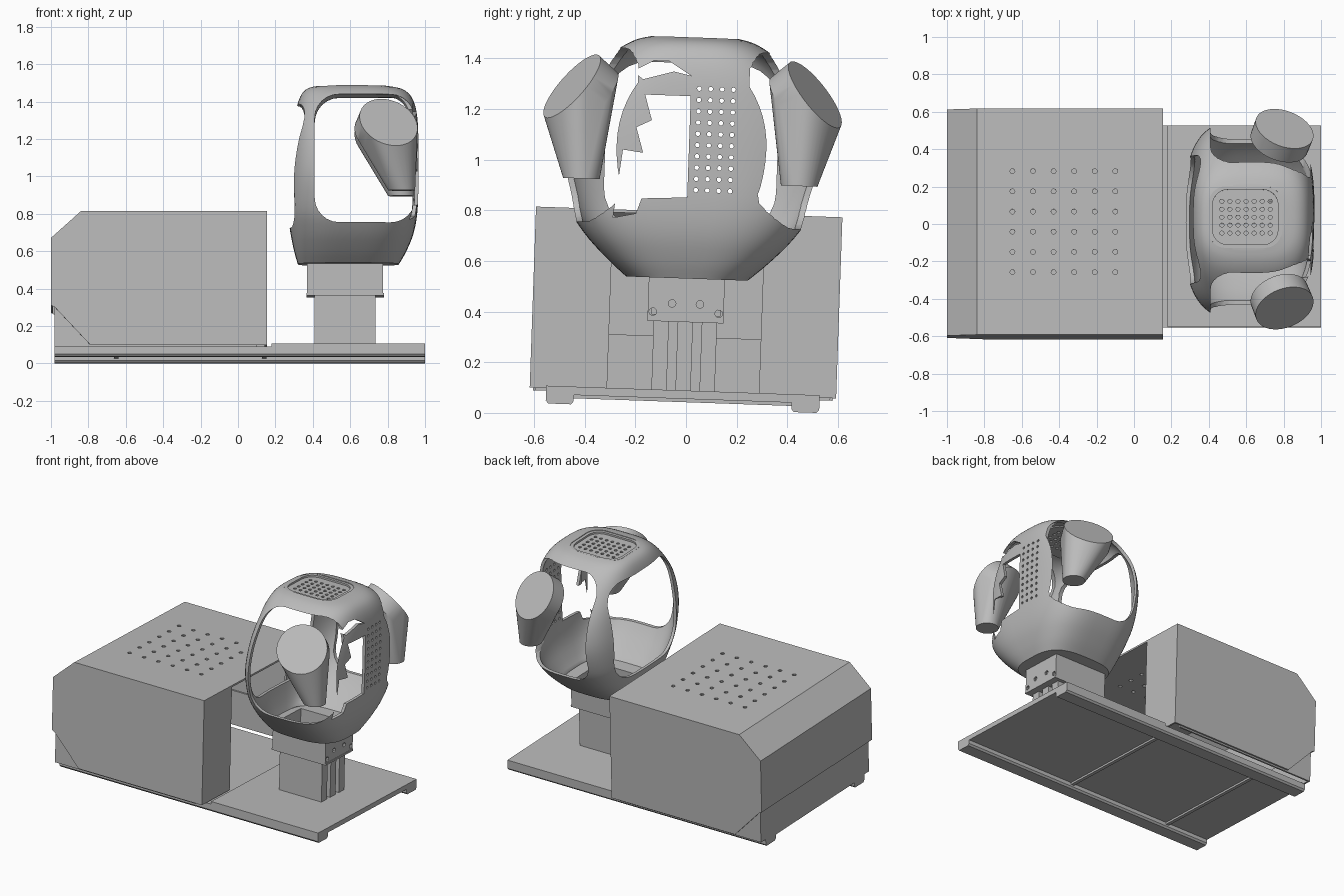
import bpy, bmesh, math
from mathutils import Vector, Matrix

if "Cube" in bpy.data.objects:
    bpy.data.objects.remove(bpy.data.objects["Cube"])

grey = bpy.data.materials.new("plain grey")
grey.use_nodes = True
grey.diffuse_color = (0.5, 0.5, 0.5, 1)
for node in grey.node_tree.nodes:
    if node.type == 'BSDF_PRINCIPLED':
        node.inputs["Base Color"].default_value = (0.5, 0.5, 0.5, 1)
        node.inputs["Roughness"].default_value = 0.6

parts = []


def finish(name, bm, keep=True):
    bmesh.ops.recalc_face_normals(bm, faces=bm.faces)
    mesh = bpy.data.meshes.new(name)
    bm.to_mesh(mesh)
    bm.free()
    ob = bpy.data.objects.new(name, mesh)
    bpy.context.collection.objects.link(ob)
    if keep:
        mesh.materials.append(grey)
        parts.append(ob)
    else:
        ob.hide_render = True
    return ob


def add_prism(bm, pts, axis, a, b):
    """Extrude a flat outline along x, y or z from a to b."""
    def place(p, t):
        return {'x': (t, p[0], p[1]), 'y': (p[0], t, p[1]), 'z': (p[0], p[1], t)}[axis]
    low = [bm.verts.new(place(p, a)) for p in pts]
    high = [bm.verts.new(place(p, b)) for p in pts]
    bm.faces.new(low)
    bm.faces.new(high[::-1])
    n = len(pts)
    for i in range(n):
        j = (i + 1) % n
        bm.faces.new((low[i], high[i], high[j], low[j]))


def prism(name, pts, axis, a, b, keep=True):
    bm = bmesh.new()
    add_prism(bm, pts, axis, a, b)
    return finish(name, bm, keep)


def rect(x0, x1, y0, y1):
    return [(x0, y0), (x1, y0), (x1, y1), (x0, y1)]


def box(name, x0, x1, y0, y1, z0, z1, keep=True):
    return prism(name, rect(x0, x1, y0, y1), 'z', z0, z1, keep)


def round_rect(x0, x1, y0, y1, r, steps=7):
    pts = []
    for k, (cx, cy) in enumerate(rect(x0 + r, x1 - r, y0 + r, y1 - r)):
        for i in range(steps):
            a = math.pi * (1 + k / 2 + i / (steps - 1) / 2)
            pts.append((cx + r * math.cos(a), cy + r * math.sin(a)))
    return pts


def hole_cutter(centres, r, axis, a, b):
    bm = bmesh.new()
    for cx, cy in centres:
        ring = [(cx + r * math.cos(t * math.pi / 5), cy + r * math.sin(t * math.pi / 5))
                for t in range(10)]
        add_prism(bm, ring, axis, a, b)
    return finish("hole_cutter", bm, False)


def grid(x0, dx, nx, y0, dy, ny):
    return [(x0 + i * dx, y0 + j * dy) for i in range(nx) for j in range(ny)]


def cut(ob, *cutters):
    for c in cutters:
        mod = ob.modifiers.new("cut", 'BOOLEAN')
        mod.operation, mod.solver, mod.object = 'DIFFERENCE', 'EXACT', c
    dg = bpy.context.evaluated_depsgraph_get()
    dg.update()
    ob.data = bpy.data.meshes.new_from_object(ob.evaluated_get(dg))
    ob.modifiers.clear()
    for c in cutters:
        bpy.data.objects.remove(c)


def smooth(ob, angle=32):
    bpy.ops.object.select_all(action='DESELECT')
    ob.select_set(True)
    bpy.context.view_layer.objects.active = ob
    bpy.ops.object.shade_smooth_by_angle(angle=math.radians(angle))


# Base: side rails, floor pan, ribs and raised deck
for side, s in (("right", -1), ("left", 1)):
    rail = [(.43, .03), (.44, .018), (.53, .018), (.54, .03), (.54, .064), (.43, .064)]
    prism(side + "_rail", [(s * y, z) for y, z in rail], 'x', -.98, 1)
box("floor_pan", -.98, 1, -.54, .54, .055, .07)
for x in (-.65, .14):
    box("floor_rib", x - .012, x + .012, -.43, .43, .042, .056)
box("deck", .18, 1, -.54, .54, .068, .088)

# Cabinet cover: folded skin, side panels and front flanges
W = .605
outer = [(.155, .793), (-.84, .793), (-1, .65), (-1, .29)]
inner = [(-.988, .29), (-.988, .645), (-.835, .781), (.155, .781)]
skin = prism("cabinet_skin", outer + inner, 'y', -W, W)
cut(skin, hole_cutter(grid(-.65, .11, 6, -.27, .108, 6), .013, 'z', .7, .9))
side_outline = [(.155, .078), (.155, .793), (-.84, .793), (-1, .65), (-1, .29),
                (-.98, .28), (-.79, .078)]
for side, s in (("right", -1), ("left", 1)):
    prism(side + "_cabinet_panel", side_outline, 'y', s * W, s * (W - .012))
    prism(side + "_tray_panel", rect(-.98, .1, .068, .3), 'y', s * (W - .013), s * (W - .025))
    box(side + "_front_flange", .143, .155, s * .3, s * W, .078, .79)
box("tray_end", -.98, -.968, -W + .013, W - .013, .068, .3)

# Column with front channels
box("column_core", .41, .69, -.125, .125, .085, .37)
for y0, y1 in ((-.125, -.065), (-.03, .03), (.065, .125)):
    box("column_rib", .69, .735, y0, y1, .085, .37)

# Hollow neck bracket
bracket = box("neck_bracket", .37, .775, -.15, .15, .37, .535)
cut(bracket, box("cavity_cutter", .385, .76, -.135, .135, .385, .6, False),
    hole_cutter([(-.13, .395), (.13, .395), (-.055, .43), (.055, .43)], .015, 'x', .7, .8))
box("bracket_plate", .365, .78, -.15, .15, .358, .37)

# Head shell: stacked rounded sections as height, back x, front x, half width
keys = [Vector(k) for k in (
    (.53, .32, .86, .24), (.6, .30, .90, .32), (.7, .28, .94, .415), (.82, .265, .96, .49),
    (1.0, .268, .965, .535), (1.18, .285, .965, .50), (1.33, .305, .957, .40),
    (1.42, .33, .93, .31), (1.465, .365, .88, .235), (1.482, .42, .80, .17))]
sections = []
for i in range(len(keys) - 1):
    p, q = keys[max(i - 1, 0)], keys[i]
    r, s = keys[i + 1], keys[min(i + 2, len(keys) - 1)]
    for t in (0, .25, .5, .75):
        sections.append(.5 * (2 * q + (r - p) * t + (2 * p - 5 * q + 4 * r - s) * t ** 2
                              + (3 * q - p - 3 * r + s) * t ** 3))
sections.append(keys[-1])
bm = bmesh.new()
rings = []
for z, x0, x1, w in sections:
    ring = []
    for i in range(72):
        a = math.tau * i / 72
        c, s = math.cos(a), math.sin(a)
        power = lambda v: math.copysign(abs(v) ** .66, v)
        ring.append(bm.verts.new(((x0 + x1) / 2 + (x1 - x0) / 2 * power(c), w * power(s), z)))
    rings.append(ring)
for lo, hi in zip(rings, rings[1:]):
    for i in range(72):
        j = (i + 1) % 72
        bm.faces.new((lo[i], lo[j], hi[j], hi[i]))
bm.faces.new(rings[0][::-1])
bm.faces.new(rings[-1])
shell = finish("head_shell", bm)
wall = shell.modifiers.new("wall", 'SOLIDIFY')
wall.thickness = .02

# Openings: sides, back, neck, top vent seat, torn front patches, vent holes
side_hole = round_rect(.41, .945, .74, 1.43, .13)
tear = [(-.01, 1.25), (-.01, .85), (-.19, .84), (-.21, .78), (-.3, .76), (-.285, .9),
        (-.27, 1.03), (-.19, 1.02), (-.22, 1.12), (-.16, 1.15), (-.19, 1.25)]
upper_tear = [(-.01, 1.33), (-.1, 1.385), (-.16, 1.385), (-.24, 1.34), (-.2, 1.31), (-.08, 1.345)]
vent = [p for p in grid(-.157, .045, 8, .88, .0445, 10) if p[0] > 0]
cut(shell,
    prism("side_cutter", side_hole, 'y', -.8, -.22, False),
    prism("side_cutter", side_hole, 'y', .22, .8, False),
    prism("back_cutter", round_rect(-.34, .34, .72, 1.38, .16), 'x', .1, .5, False),
    box("neck_cutter", .385, .76, -.135, .135, .5, .6, False),
    prism("vent_seat_cutter", round_rect(.40, .79, -.165, .165, .09), 'z', 1.4, 1.6, False),
    prism("tear_cutter", tear, 'x', .8, 1.1, False),
    prism("upper_tear_cutter", upper_tear, 'x', .8, 1.1, False),
    hole_cutter(vent, .009, 'x', .8, 1.1))
smooth(shell)

# Top vent plate set into the shell
plate = prism("top_vent_plate", round_rect(.39, .80, -.175, .175, .09), 'z', 1.452, 1.466)
cut(plate, hole_cutter(grid(.47, .043, 7, -.085, .0425, 5), .011, 'z', 1.4, 1.6))
rim = prism("top_vent_rim", round_rect(.40, .79, -.165, .165, .09), 'z', 1.46, 1.478)
cut(rim, prism("rim_cutter", round_rect(.42, .77, -.147, .147, .08), 'z', 1.4, 1.6, False))

# Tapered lamps beside the front face
for side, s in (("right", -1), ("left", 1)):
    facing = Vector((.29, s * .735, .61)).normalized()
    cap = Vector((.805, s * .48, 1.273))
    bm = bmesh.new()
    for centre, normal, r in ((cap, facing, .162), (cap - facing * .1, facing, .16),
                              (Vector((.875, s * .43, .91)), Vector((0, 0, 1)), .072)):
        turn = normal.to_track_quat('Z', 'Y').to_matrix().to_4x4()
        bmesh.ops.create_circle(bm, segments=40, radius=r,
                                matrix=Matrix.Translation(centre) @ turn)
    hull = bmesh.ops.convex_hull(bm, input=bm.verts)
    loose = [v for v in hull["geom_interior"] if isinstance(v, bmesh.types.BMVert)]
    bmesh.ops.delete(bm, geom=loose, context='VERTS')
    smooth(finish(side + "_lamp", bm))

# The whole assembly leans slightly sideways
lean = Matrix.Rotation(-.035, 4, 'X') @ Matrix.Translation((0, -.015, 0))
for ob in parts:
    ob.data.transform(lean)
